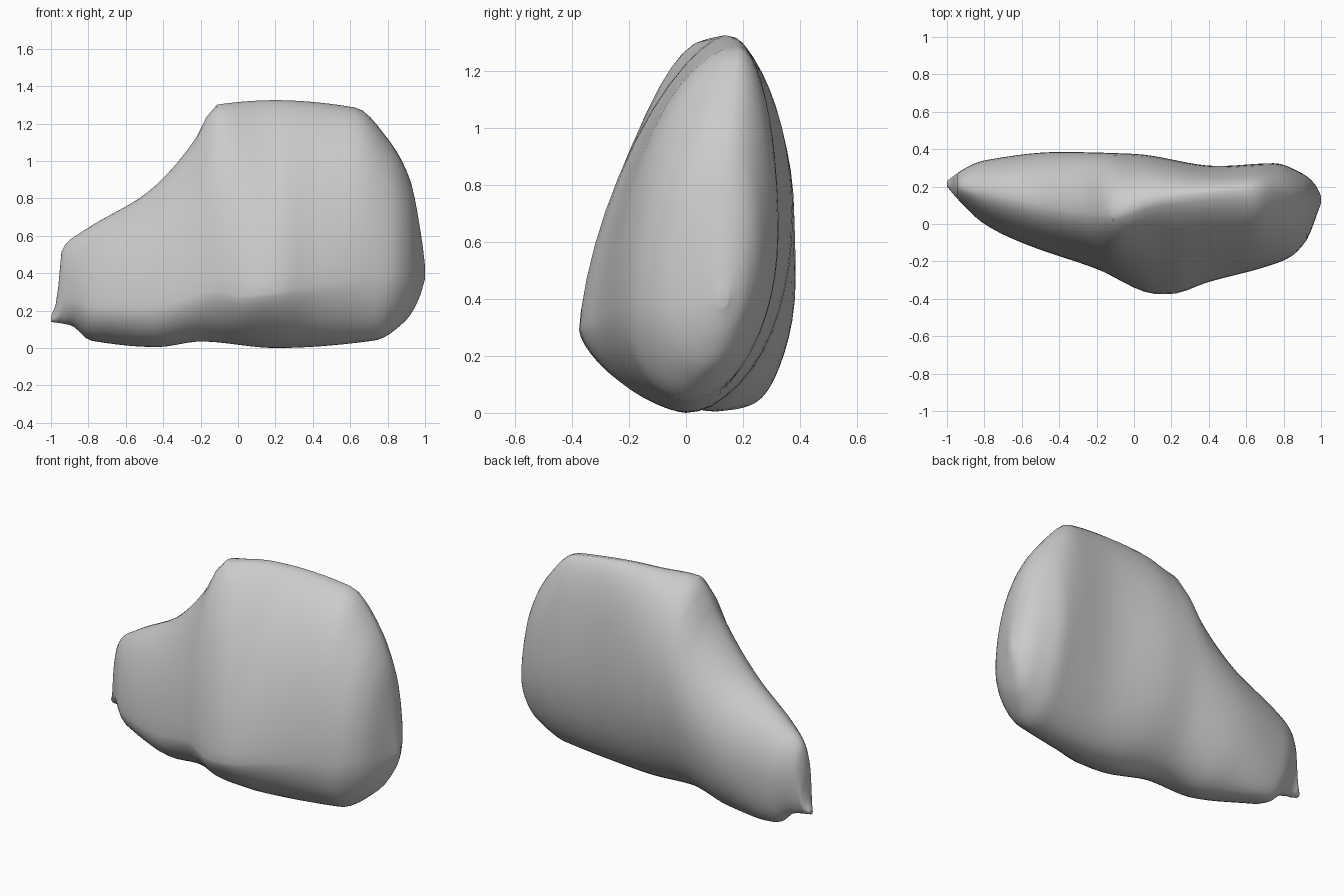
import bpy
import bmesh
import math

STATIONS = 56      # cross-sections from the narrow tip to the rounded end
QUARTER = 12       # points in each quarter of a cross-section

# Side outline (x, z) and plan outline (x, y) of the boulder
TOP = [(-1, .17), (-.97, .25), (-.94, .53), (-.82, .63), (-.5, .82), (-.36, .95),
       (-.22, 1.13), (-.12, 1.3), (.2, 1.325), (.63, 1.285), (.8, 1.12),
       (.92, .9), (.98, .6), (1, .44)]
BOTTOM = [(-1, .14), (-.89, .12), (-.79, .04), (-.43, .005), (-.2, .035), (.2, 0),
          (.73, .04), (.9, .15), (.97, .27), (1, .37)]
FRONT = [(-1, .2), (-.94, .13), (-.8, 0), (-.6, -.1), (-.2, -.24), (.13, -.375),
         (.19, -.375), (.4, -.31), (.7, -.23), (.83, -.18), (.92, -.09), (1, .11)]
BACK = [(-1, .23), (-.9, .3), (-.8, .34), (-.4, .385), (0, .375), (.45, .31),
        (.75, .325), (.9, .27), (.97, .21), (1, .15)]
CREST = [(-1, .21), (-.8, .17), (-.12, .05), (.1, .12), (.65, .18), (1, .13)]
KEEL = [(-1, .21), (-.77, .22), (-.43, .1), (.2, 0), (.75, 0), (1, .13)]


def follow(profile, x):
    """Smooth curve through the profile points that never overshoots them."""
    slopes = [(b[1] - a[1]) / (b[0] - a[0]) for a, b in zip(profile, profile[1:])]
    tangents = [slopes[0]]
    for a, b in zip(slopes, slopes[1:]):
        tangents.append(2 * a * b / (a + b) if a * b > 0 else 0)
    tangents.append(slopes[-1])
    i = 0
    while i < len(slopes) - 1 and x > profile[i + 1][0]:
        i += 1
    (xa, ya), (xb, yb) = profile[i], profile[i + 1]
    width = xb - xa
    t = min(max((x - xa) / width, 0), 1)
    s = 1 - t
    return (ya * s * s * (1 + 2 * t) + yb * t * t * (3 - 2 * t)
            + width * t * s * (tangents[i] * s - tangents[i + 1] * t))


def quarter(rim, side, power, rising):
    """Rounded quarter between a crest or keel point and a side point."""
    points = []
    for k in range(QUARTER):
        angle = k / QUARTER * math.pi / 2
        if rising:
            angle = math.pi / 2 - angle
        out = math.sin(angle) ** (2 / power)
        up = max(math.cos(angle), 0) ** (2 / power)
        points.append((rim[0] + (side[0] - rim[0]) * out,
                       side[1] + (rim[1] - side[1]) * up))
    return points


def cross_section(x):
    top, bottom = follow(TOP, x), follow(BOTTOM, x)
    height = top - bottom
    crest, keel = (follow(CREST, x), top), (follow(KEEL, x), bottom)
    front = (follow(FRONT, x), bottom + height * (.2 + .12 * abs(x)))
    back = (follow(BACK, x), bottom + height * .52)
    # The front is flatter near its prow and rounder towards both ends
    power = 1.45 + .45 * min(1, abs(x - .15) / .6)
    ring = quarter(crest, front, power, False)
    ring += quarter(keel, front, power, True)
    ring += quarter(keel, back, 2, False)
    ring += quarter(crest, back, 2, True)
    return [(x, y, z) for y, z in ring]


def build_boulder():
    bm = bmesh.new()
    rings = []
    for i in range(STATIONS + 1):
        x = math.sin((i / STATIONS - .5) * math.pi)
        rings.append([bm.verts.new(p) for p in cross_section(x)])
    count = len(rings[0])
    for left, right in zip(rings, rings[1:]):
        for k in range(count):
            n = (k + 1) % count
            bm.faces.new((left[k], left[n], right[n], right[k]))
    bm.faces.new(rings[0])
    bm.faces.new(rings[-1])
    bmesh.ops.recalc_face_normals(bm, faces=bm.faces)
    mesh = bpy.data.meshes.new("boulder")
    bm.to_mesh(mesh)
    bm.free()
    boulder = bpy.data.objects.new("boulder", mesh)
    bpy.context.collection.objects.link(boulder)
    return boulder


def make_material(name, colour):
    material = bpy.data.materials.new(name)
    material.use_nodes = True
    material.diffuse_color = colour
    for node in material.node_tree.nodes:
        if node.type == 'BSDF_PRINCIPLED':
            node.inputs["Base Color"].default_value = colour
    return material


default_cube = bpy.data.objects.get("Cube")
if default_cube:
    bpy.data.objects.remove(default_cube, do_unlink=True)

# Single stone body with soft shading and crisp rim edges
boulder = build_boulder()
boulder.data.materials.append(make_material("stone grey", (.6, .6, .6, 1)))
bpy.ops.object.select_all(action='DESELECT')
boulder.select_set(True)
bpy.context.view_layer.objects.active = boulder
bpy.ops.object.shade_smooth_by_angle(angle=math.radians(40))
